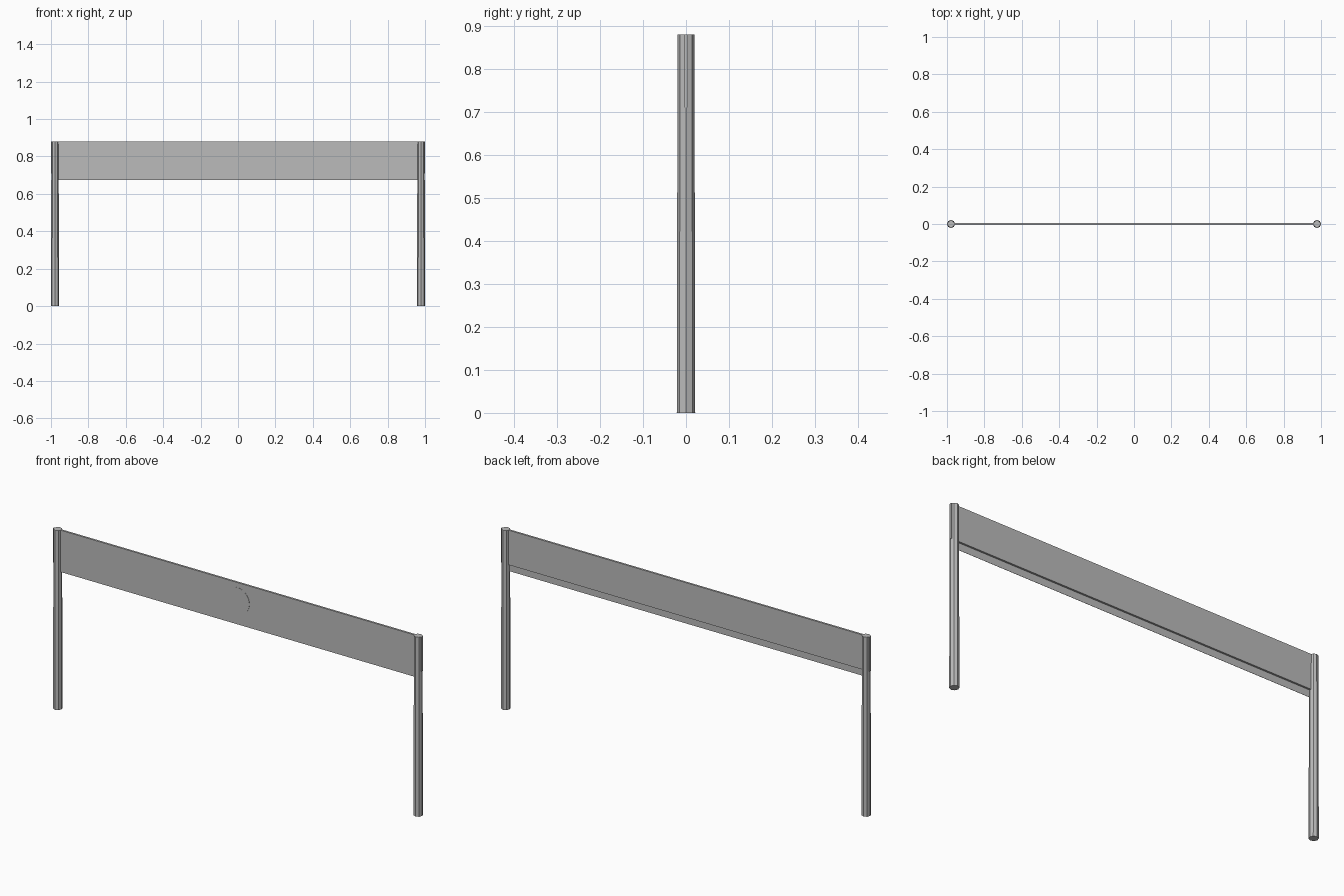
import bpy
from math import pi

cube = bpy.data.objects.get("Cube")
if cube:
    bpy.data.objects.remove(cube, do_unlink=True)

# Single painted-metal grey
grey = bpy.data.materials.new("grey")
grey.use_nodes = True
colour = (0.5, 0.5, 0.5, 1)
grey.diffuse_color = colour
grey.node_tree.nodes["Principled BSDF"].inputs["Base Color"].default_value = colour

TOP = 0.88
SEAM = 0.71
HALF_THICK = 0.005


def finish(name):
    obj = bpy.context.object
    obj.name = name
    obj.data.materials.append(grey)
    return obj


def box(name, x, y, z):
    """Box between the (low, high) limits on each axis."""
    limits = (x, y, z)
    bpy.ops.mesh.primitive_cube_add(size=1, location=[(a + b) / 2 for a, b in limits])
    bpy.context.object.scale = [b - a for a, b in limits]
    bpy.ops.object.transform_apply(location=False, rotation=False)
    return finish(name)


# Tapered eight-sided posts
for name, side in (("left_post", 1), ("right_post", -1)):
    bpy.ops.mesh.primitive_cone_add(vertices=8, radius1=0.0215, radius2=0.0195,
                                    depth=TOP, location=(side * 0.9785, 0, TOP / 2))
    finish(name)

# Main board, its ends just showing through the posts
box("board", (-1, 1), (-HALF_THICK, HALF_THICK), (SEAM, TOP))

# Thin skirt hanging flush with the front of the board
box("lower_skirt", (-0.975, 0.975), (-HALF_THICK, -HALF_THICK + 0.001), (0.675, SEAM))

# Round plate in the middle of the front
bpy.ops.mesh.primitive_cylinder_add(vertices=32, radius=0.066, depth=0.002,
                                    location=(0, -HALF_THICK, 0.79), rotation=(pi / 2, 0, 0))
finish("round_plate")
